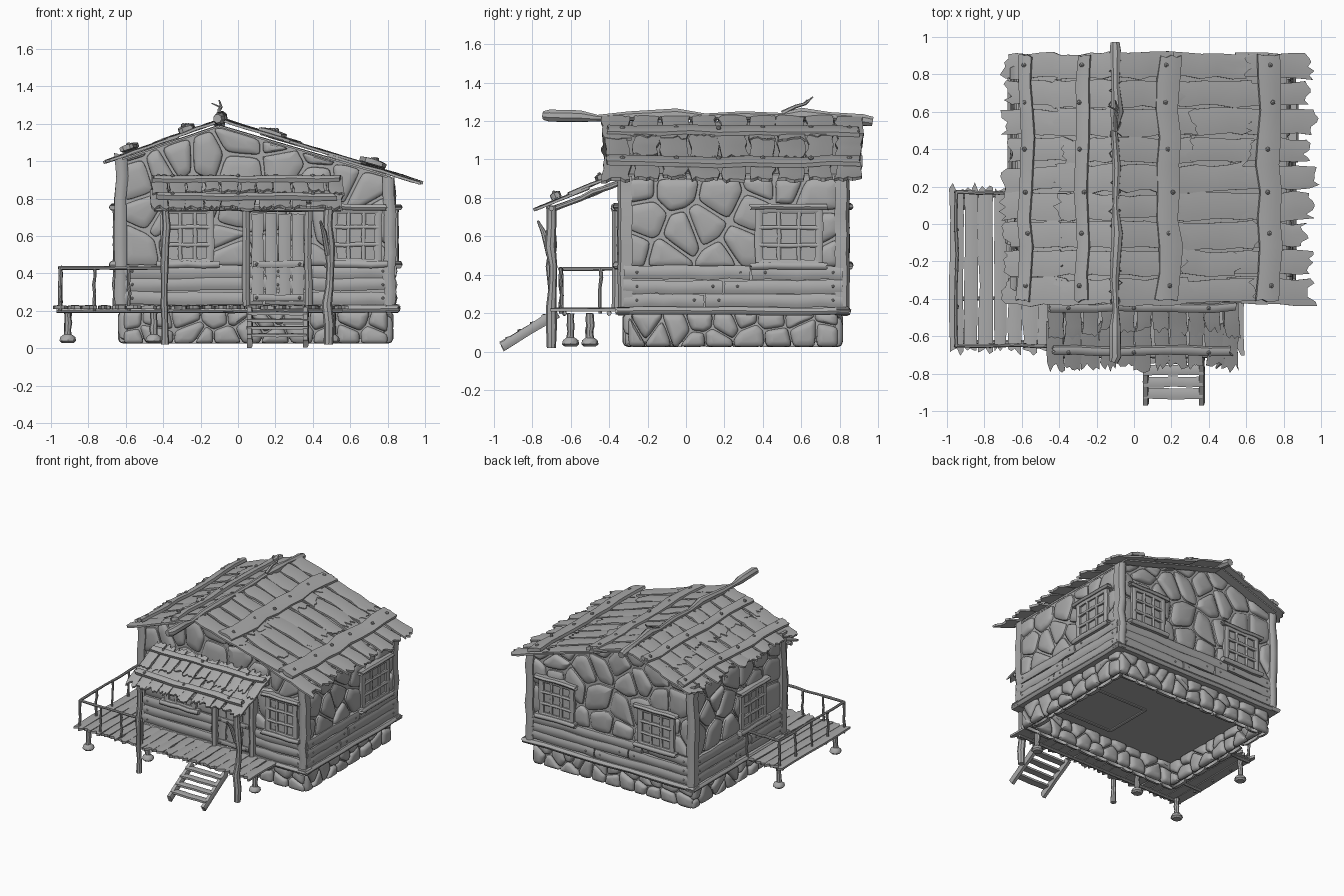
import bpy, bmesh, random
from math import sin, cos, pi, radians
from mathutils import Vector as V

random.seed(11)
R = random.uniform
if "Cube" in bpy.data.objects:
    bpy.data.objects.remove(bpy.data.objects["Cube"])

grey = bpy.data.materials.new("weathered grey")
grey.use_nodes = True
grey.diffuse_color = (0.4, 0.4, 0.4, 1)
grey.node_tree.nodes["Principled BSDF"].inputs["Base Color"].default_value = (0.4, 0.4, 0.4, 1)


def finish(bm, name):
    bmesh.ops.recalc_face_normals(bm, faces=bm.faces)
    for f in bm.faces:
        f.smooth = True
    for e in bm.edges:
        e.smooth = e.calc_face_angle(0) < radians(38)
    me = bpy.data.meshes.new(name)
    bm.to_mesh(me)
    bm.free()
    me.materials.append(grey)
    bpy.context.collection.objects.link(bpy.data.objects.new(name, me))


def plank(bm, a, b, n, w, t, wob=0.005, jag=0.0, segs=4, cols=4):
    """Wavy board from a to b, facing n, with splintered ends."""
    a, b, n = V(a), V(b), V(n)
    d = (b - a).normalized()
    s = d.cross(n).normalized()
    n = s.cross(d)
    rings = []
    for i in range(segs + 1):
        c = a.lerp(b, i / segs) + s * R(-wob, wob) + n * R(-wob, wob) * 0.4
        ww = w * (R(0.92, 1.08) if wob else 1)
        top, bot = [], []
        for j in range(cols + 1):
            g = j / cols - 0.5
            p = c + s * ww * g
            if i in (0, segs):
                p += d * R(-jag, jag)
            top.append(bm.verts.new(p + n * t * (0.5 + 0.25 * (1 - 4 * g * g))))
            bot.append(bm.verts.new(p - n * t * 0.5))
        rings.append((top, bot))
    for (t0, b0), (t1, b1) in zip(rings, rings[1:]):
        r0, r1 = t0 + b0[::-1], t1 + b1[::-1]
        for k in range(len(r0)):
            m = (k + 1) % len(r0)
            bm.faces.new((r0[k], r0[m], r1[m], r1[k]))
    for top, bot in (rings[0], rings[-1]):
        for j in range(cols):
            bm.faces.new((top[j], top[j + 1], bot[j + 1], bot[j]))


def log(bm, pts, radii, sides=8):
    """Round timber through points."""
    pts, rings = [V(p) for p in pts], []
    for i, p in enumerate(pts):
        d = (pts[min(i + 1, len(pts) - 1)] - pts[max(i - 1, 0)]).normalized()
        s = d.cross(V((0.31, 0.2, 0.93)) if abs(d.z) < 0.8 else V((1, 0, 0))).normalized()
        u = s.cross(d)
        rings.append([bm.verts.new(p + (s * cos(k * 2 * pi / sides) + u * sin(k * 2 * pi / sides)) * radii[i])
                      for k in range(sides)])
    for r0, r1 in zip(rings, rings[1:]):
        for k in range(sides):
            bm.faces.new((r0[k], r0[k - 1], r1[k - 1], r1[k]))
    bm.faces.new(rings[0])
    bm.faces.new(rings[-1])


def pole(bm, a, b, r, wob=0.008, n=5):
    a, b = V(a), V(b)
    mid = [a.lerp(b, i / n) + V((R(-wob, wob), R(-wob, wob), R(-wob, wob) * 0.5)) for i in range(1, n)]
    log(bm, [a] + mid + [b], [r * R(0.85, 1.15) for _ in range(n + 1)])


def bolt(bm, p, r=0.012):
    res = bmesh.ops.create_icosphere(bm, subdivisions=1, radius=r)
    bmesh.ops.translate(bm, verts=res["verts"], vec=V(p))


def clip(poly, p, n):
    out = []
    for q, r in zip(poly, poly[1:] + poly[:1]):
        dq, dr = (q - p).dot(n), (r - p).dot(n)
        if dq <= 0:
            out.append(q)
        if dq * dr < 0:
            out.append(q.lerp(r, dq / (dq - dr)))
    return out


def stones(bm, face, outline, su, sv, depth, gap=0.006):
    """Fill a convex outline on a wall with rounded irregular stones."""
    outline = [V(p) for p in outline]
    us, vs = [p.x for p in outline], [p.y for p in outline]
    nu, nv = round((max(us) - min(us)) / su), max(1, round((max(vs) - min(vs)) / sv))
    seeds = [V((min(us) + (i + 0.5 + R(-0.45, 0.45)) * (max(us) - min(us)) / nu,
                min(vs) + (j + 0.5 + R(-0.45, 0.45)) * (max(vs) - min(vs)) / nv))
             for i in range(nu) for j in range(nv)]
    for s in seeds:
        cell = outline
        for o in seeds:
            if o is not s:
                n = (o - s).normalized()
                cell = clip(cell, (s + o) / 2 - n * gap, n)
        if len(cell) < 3:
            continue
        area = abs(sum(p.x * q.y - p.y * q.x for p, q in zip(cell, cell[1:] + cell[:1]))) / 2
        if area < 0.001:
            continue
        c = sum(cell, V((0, 0))) / len(cell)
        for k in (0.13, 0.22):
            cell = [q for p, r in zip(cell, cell[1:] + cell[:1]) for q in (p.lerp(r, k), p.lerp(r, 1 - k))]
        h = depth * R(0.8, 1.25)
        rings = [[bm.verts.new(face(*(c + (p - c) * k), h * z)) for p in cell]
                 for k, z in ((1, -0.2), (0.97, 0.45), (0.84, 0.85), (0.5, 1.1))]
        for r0, r1 in zip(rings, rings[1:]):
            for k in range(len(cell)):
                bm.faces.new((r0[k], r0[k - 1], r1[k - 1], r1[k]))
        bm.faces.new(rings[-1])


# Wall frames: u along the wall, v up, d outward
X0, X1, Y0, Y1 = -0.62, 0.81, -0.31, 0.80
front = lambda u, v, d: V((u, Y0 - d, v))
back = lambda u, v, d: V((u, Y1 + d, v))
west = lambda u, v, d: V((X0 - d, u, v))
east = lambda u, v, d: V((X1 + d, u, v))
out = lambda f: f(0, 0, 1) - f(0, 0, 0)
WALLS = ((front, X0, X1), (back, X0, X1), (west, Y0, Y1), (east, Y0, Y1))
gable = [(X0, 0.44), (X1, 0.44), (X1, 0.91), (-0.1, 1.18), (X0, 1.0)]

# Solid house body behind the masonry
bm = bmesh.new()
prof = [(X0, 0.2), (X1, 0.2), (X1, 0.92), (-0.1, 1.19), (X0, 1.02)]
ends = [[bm.verts.new((x, y, z)) for x, z in prof] for y in (Y0, Y1)]
for e in ends:
    bm.faces.new(e)
for k in range(5):
    bm.faces.new((ends[0][k], ends[0][k - 1], ends[1][k - 1], ends[1][k]))
finish(bm, "house_body")

# Masonry walls and hollow stone foundation, rounded inside and out
wall, base = bmesh.new(), bmesh.new()
for f, u0, u1 in WALLS:
    top = 0.9 if f is east else 1.0
    shape = gable if f in (front, back) else [(u0, 0.44), (u1, 0.44), (u1, top), (u0, top)]
    stones(wall, f, shape, 0.19, 0.17, 0.024, 0.007)
    outer = lambda u, v, d: f(u, v, d - 0.02)
    inner = lambda u, v, d: f(u, v, -0.06 - d)
    for face, inset in ((outer, 0.01), (inner, 0.06)):
        a, b = u0 + inset, u1 - inset
        stones(base, face, [(a, 0.025), (b, 0.025), (b, 0.2), (a, 0.2)], 0.13, 0.09, 0.03, 0.003)
    plank(base, f(u0 + 0.03, 0.125, -0.04), f(u1 - 0.03, 0.125, -0.04), out(f), 0.15, 0.035, 0)
finish(wall, "stone_walls")
finish(base, "stone_foundation")

# Horizontal boards, sill beams and corner posts
boards, nails = bmesh.new(), bmesh.new()
for f, u0, u1 in WALLS:
    plank(boards, f(u0 - 0.05, 0.212, 0.012), f(u1 + 0.05, 0.212, 0.012), out(f), 0.04, 0.06, 0.004, 0.01, 8)
    for k, z in enumerate((0.268, 0.34, 0.412)):
        cut = R(u0 + 0.4, u1 - 0.4)
        for a, b in ((u0 - 0.015, cut), (cut + 0.008, u1 + 0.015)):
            plank(boards, f(a, z, 0.01), f(b, z + R(-0.01, 0.01), 0.01), out(f), 0.07, 0.038, 0.005, 0.004, 6)
            for u in (a + 0.07, b - 0.05):
                bolt(nails, f(u, z, 0.035), 0.009)
finish(boards, "wall_boards")
posts = bmesh.new()
for x, h in ((X0 - 0.005, 1.04), (X1, 0.92)):
    for y, s in ((Y0, -1), (Y1 + 0.005, 1)):
        plank(posts, (x, y, 0.2), (x, y, h), (0, s, 0), 0.065, 0.06, 0.008, 0.01, 7)
finish(posts, "corner_posts")

# Windows: pane, sash bars, frame, lintel and sill
def window(bm, f, u0, u1, v0=0.46, v1=0.74):
    n, um = out(f), (u0 + u1) / 2
    plank(bm, f(um, v0, 0.012), f(um, v1, 0.012), n, u1 - u0, 0.03, 0)
    for k in range(4):
        t = k / 3
        w = 0.042 if k in (0, 3) else 0.022
        u, v = u0 + (u1 - u0) * t, v0 + (v1 - v0) * t
        plank(bm, f(u, v0, 0.03), f(u, v1, 0.03), n, w, 0.025, 0.003)
        plank(bm, f(u0, v, 0.032), f(u1, v, 0.032), n, w, 0.025, 0.003)
    for v, w in ((v1 + 0.016, 0.03), (v0 - 0.012, 0.036)):
        plank(bm, f(u0 - 0.045, v, 0.035), f(u1 + 0.045, v, 0.035), n, w, 0.045, 0.004, 0.008)

bm = bmesh.new()
for f, u0, u1 in ((front, -0.39, -0.15), (front, 0.51, 0.75), (east, 0.38, 0.69),
                  (back, 0.43, 0.7), (back, -0.46, -0.18), (west, -0.06, 0.22)):
    window(bm, f, u0, u1)
finish(bm, "windows")

# Door with battens and frame
bm = bmesh.new()
for k in range(4):
    x = 0.105 + k * 0.072
    plank(bm, front(x, 0.25, 0.03), front(x, 0.72, 0.03), (0, -1, 0), 0.064, 0.025, 0.002, 0.004)
for z in (0.27, 0.45):
    plank(bm, front(0.08, z, 0.048), front(0.35, z, 0.048), (0, -1, 0), 0.035, 0.018, 0.002)
    for x in (0.1, 0.33):
        bolt(nails, front(x, z, 0.06), 0.01)
for x in (0.045, 0.375):
    plank(bm, front(x, 0.22, 0.03), front(x, 0.75, 0.03), (0, -1, 0), 0.04, 0.06, 0.004)
plank(bm, front(0, 0.75, 0.035), front(0.42, 0.75, 0.035), (0, -1, 0), 0.04, 0.06, 0.004, 0.01)
finish(bm, "door")

# Main roof: backing sheet, overlapping split boards and long battens
ridge = V((-0.1, 0, 1.2))
roof, battens = bmesh.new(), bmesh.new()
for eave, pieces, xs in ((V((-0.69, 0, 1.0)), 2, (-0.57, -0.26)), (V((0.94, 0, 0.895)), 3, (0.175, 0.71))):
    slope = eave - ridge
    n = V((-slope.z, 0, slope.x)).normalized()
    n = n if n.z > 0 else -n
    mid = V((0, 0.245, -0.012))
    plank(roof, ridge + mid, ridge + slope * 0.88 + mid, n, 1.26, 0.01, 0)
    for row in range(9):
        y = V((0, -0.36 + row * 0.151, 0))
        for k in range(pieces):
            a = max(0, k / pieces - R(0.03, 0.1))
            b = (k + 1) / pieces + (R(-0.04, 0.025) if k == pieces - 1 else R(-0.05, 0.06))
            skew = V((0, R(-0.01, 0.01), 0))
            lift = n * (0.002 + 0.009 * (pieces - 1 - k) + R(0, 0.006))
            plank(roof, ridge + slope * a + y + lift - skew, ridge + slope * b + y + lift + skew - n * 0.004,
                  n, R(0.118, 0.15), 0.014, 0.008, 0.032, 5, 6)
    for x in xs:
        c = ridge + slope * ((x + 0.1) / slope.x) + n * 0.032
        plank(battens, c + V((0, -0.41, 0)), c + V((0, 0.9, 0)), n, 0.122 if x > 0 else 0.07, 0.022, 0.016, 0.01, 9)
        for y in (-0.33, -0.05, 0.17, 0.4, 0.65, 0.85):
            bolt(nails, c + V((R(-0.02, 0.02), y, 0)) + n * 0.016, 0.014)
finish(roof, "roof_boards")
finish(battens, "roof_battens")

# Crooked ridge log with a twig
bm = bmesh.new()
spine = ((-0.74, 1.228, 0.024), (-0.71, 1.228, 0.033), (-0.55, 1.225, 0.032), (-0.46, 1.215, 0.018), (-0.3, 1.225, 0.026),
         (-0.05, 1.235, 0.032), (0.1, 1.222, 0.018), (0.3, 1.228, 0.024), (0.5, 1.225, 0.018), (0.6, 1.235, 0.036),
         (0.75, 1.225, 0.022), (0.92, 1.205, 0.032), (0.97, 1.197, 0.026))
log(bm, [(-0.1 + R(-0.012, 0.012), y, z) for y, z, r in spine], [r for y, z, r in spine])
log(bm, [(-0.1, 0.5, 1.24), (-0.1, 0.57, 1.275), (-0.09, 0.62, 1.29), (-0.1, 0.66, 1.325)], [0.014, 0.01, 0.008, 0.004], 6)
log(bm, [(-0.09, 0.61, 1.287), (-0.14, 0.63, 1.31)], [0.006, 0.003], 6)
finish(bm, "ridge_log")

# Porch roof and its supports
bm = bmesh.new()
hi, lo = V((0, -0.37, 0.905)), V((0, -0.765, 0.747))
n = V((0, -0.37, 0.93))
for k in range(11):
    x = V((-0.42 + k * 0.094, 0, 0))
    m, skew = hi.lerp(lo, R(0.45, 0.6)), V((R(-0.008, 0.008), 0, 0))
    plank(bm, hi + x + n * 0.012, m + x + n * R(0.006, 0.012) + skew, n, R(0.075, 0.096), 0.013, 0.005, 0.02, 4, 5)
    plank(bm, hi.lerp(lo, 0.4) + x, lo + x - skew, n, R(0.075, 0.098), 0.013, 0.005, 0.03, 4, 6)
for t, x0, x1 in ((0.16, -0.45, 0.55), (0.76, -0.43, 0.52)):
    c = hi.lerp(lo, t) + n * 0.028
    plank(bm, c + V((x0, 0, 0)), c + V((x1, 0, 0)), n, 0.045, 0.025, 0.008, 0.01, 8)
    for x in (-0.35, 0, 0.4):
        bolt(nails, c + V((x, 0, 0)) + n * 0.018)
finish(bm, "porch_roof")
bm = bmesh.new()
for x, r in ((-0.39, 0.02), (0.485, 0.025)):
    pole(bm, (x, -0.7, 0.02), (x, -0.7, 0.76), r, 0.01, 7)
    pole(bm, (x, -0.7, 0.74), (x, -0.33, 0.885), 0.015)
log(bm, [(0.48, -0.71, 0.5), (0.46, -0.74, 0.62), (0.44, -0.77, 0.68)], [0.016, 0.014, 0.006])
pole(bm, (-0.45, -0.7, 0.745), (0.55, -0.7, 0.745), 0.015)
finish(bm, "porch_posts")

# Deck boards, joists and footed legs
bm = bmesh.new()
for k in range(20):
    x = -0.95 + k * 0.079
    plank(bm, (x, 0.2 if x < -0.68 else -0.33, 0.218), (x, -0.68, 0.218), (0, 0, 1), R(0.064, 0.078), 0.016, 0.004, 0.025, 5)
for y, x1 in ((-0.63, 0.56), (-0.4, 0.56), (0.15, -0.64)):
    pole(bm, (-0.97, y, 0.2), (x1, y, 0.2), 0.011, 0.004)
finish(bm, "deck")
bm = bmesh.new()
for x, y in ((-0.91, -0.6), (-0.91, 0.12), (-0.45, -0.5), (0.5, -0.5)):
    pole(bm, (x, y, 0.04), (x, y, 0.2), 0.02, 0.004)
    log(bm, [(x, y, 0.028), (x, y, 0.04), (x, y, 0.06), (x, y, 0.075)], [0.032, 0.045, 0.04, 0.02])
finish(bm, "deck_legs")

# Railing around the deck
bm = bmesh.new()
corners = [(-0.66, 0.17), (-0.95, 0.17), (-0.95, -0.65), (-0.4, -0.65)]
for (xa, ya), (xb, yb), m in zip(corners, corners[1:], (1, 4, 3)):
    pole(bm, (xa, ya, 0.43), (xb, yb, 0.43), 0.01, 0.006)
    for k in range(m + 1):
        x, y = xa + (xb - xa) * k / m, ya + (yb - ya) * k / m
        pole(bm, (x, y, 0.2), (x, y, 0.435), 0.009, 0.005)
finish(bm, "railing")

# Front steps
bm = bmesh.new()
for x in (0.06, 0.36):
    plank(bm, (x, -0.67, 0.2), (x, -0.96, 0.025), (1, 0, 0), 0.05, 0.025, 0.002, 0.006)
for k in range(4):
    y, z = -0.72 - k * 0.062, 0.185 - k * 0.039
    plank(bm, (0.05, y, z), (0.37, y, z), (0, 0, 1), 0.056, 0.016, 0.003, 0.006)
finish(bm, "front_steps")

# Hatch frame under the floor
bm = bmesh.new()
for y in (-0.15, 0.25):
    plank(bm, (0.1, y, 0.198), (0.65, y, 0.198), (0, 0, -1), 0.02, 0.012, 0)
for x in (0.1, 0.65):
    plank(bm, (x, -0.15, 0.198), (x, 0.25, 0.198), (0, 0, -1), 0.02, 0.012, 0)
finish(bm, "floor_hatch_frame")
finish(nails, "bolts")
